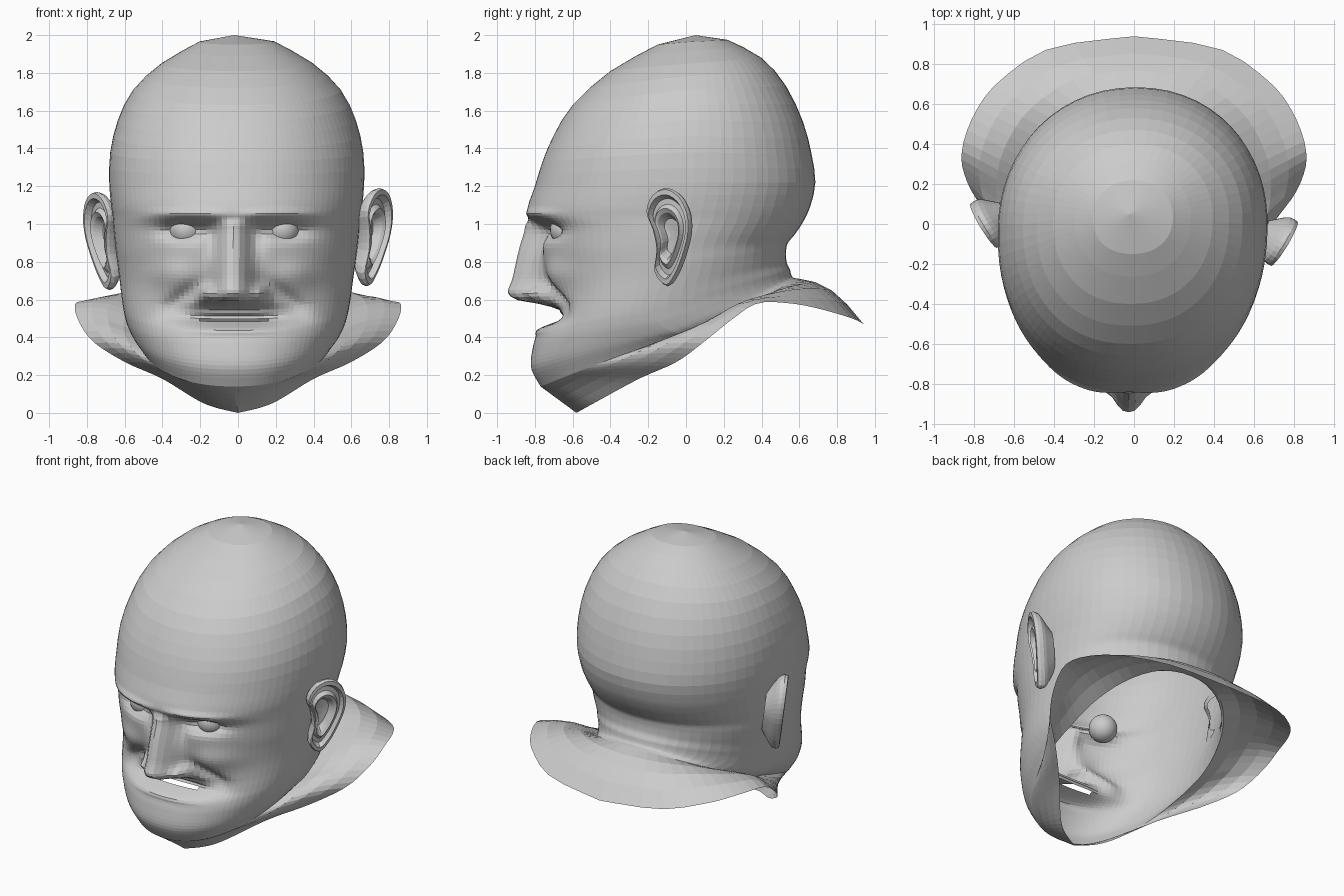
import bpy, bmesh
from math import sin, cos, pi, exp
from mathutils import Vector

if "Cube" in bpy.data.objects:
    bpy.data.objects.remove(bpy.data.objects["Cube"])


def make_object(name, bm):
    mesh = bpy.data.meshes.new(name)
    bm.to_mesh(mesh)
    bm.free()
    obj = bpy.data.objects.new(name, mesh)
    bpy.context.collection.objects.link(obj)
    return obj


def spline(pts, t):
    """Catmull-Rom point at position t (0 .. len-1) along tuples."""
    i = min(int(t), len(pts) - 2)
    f = t - i
    a, b = pts[max(i - 1, 0)], pts[i]
    c, d = pts[i + 1], pts[min(i + 2, len(pts) - 1)]
    return tuple(0.5 * (2 * q + (r - p) * f + (2 * p - 5 * q + 4 * r - s) * f * f
                        + (3 * q - p - 3 * r + s) * f ** 3) for p, q, r, s in zip(a, b, c, d))


def ramp(table, v):
    """Piecewise linear lookup, table in ascending order."""
    if v <= table[0][0]:
        return table[0][1]
    for (a, p), (b, q) in zip(table, table[1:]):
        if v <= b:
            return p + (q - p) * (v - a) / (b - a)
    return table[-1][1]


def spow(v, e):
    return (1 if v >= 0 else -1) * abs(v) ** e


def bump(x, z, cx, cz, rx, rz, n=2):
    return exp(-abs((x - cx) / rx) ** n - abs((z - cz) / rz) ** 2)


def bridge(bm, rings):
    for a, b in zip(rings, rings[1:]):
        for i in range(len(a)):
            j = (i + 1) % len(a)
            bm.faces.new((a[i], b[i], b[j], a[j]))


# Head sections: front y,z / side x,y,z / back y,z
ROWS = [
    (-.15, 1.95, .20, .03, 1.965, .22, 1.975),
    (-.40, 1.81, .40, .02, 1.85, .40, 1.88),
    (-.60, 1.63, .55, .00, 1.71, .53, 1.73),
    (-.70, 1.47, .63, .00, 1.55, .62, 1.54),
    (-.76, 1.33, .67, -.02, 1.38, .665, 1.37),
    (-.80, 1.20, .675, -.03, 1.22, .685, 1.22),
    (-.835, 1.10, .665, -.05, 1.10, .66, 1.10),
    (-.835, 1.04, .655, -.06, 1.03, .625, 1.02),
    (-.80, .98, .65, -.08, .96, .58, .95),
    (-.78, .86, .64, -.10, .87, .54, .90),
    (-.76, .76, .63, -.10, .79, .53, .86),
    (-.74, .66, .62, -.12, .72, .53, .82),
    (-.74, .57, .61, -.15, .64, .535, .79),
    (-.76, .49, .60, -.17, .57, .55, .76),
    (-.785, .43, .59, -.17, .52, .555, .74),
    (-.81, .35, .575, -.14, .47, .56, .725),
    (-.82, .24, .55, -.07, .43, .57, .715),
    (-.77, .14, .52, .00, .42, .60, .71),
]
# Outer collar edge, chin to back
RIM = [(0, -.58, 0), (.18, -.49, .05), (.40, -.25, .18), (.60, -.05, .27),
       (.77, .10, .38), (.85, .25, .50), (.86, .38, .58), (.80, .55, .58),
       (.68, .71, .55), (.42, .88, .50), (0, .94, .47)]
NOSE = [(.55, 0), (.575, .06), (.60, .185), (.64, .21), (.72, .165), (.85, .11), (.99, .05), (1.03, 0)]
COLS = 84


def section(row, th):
    fy, fz, sx, sy, sz, by, bz = row
    c, s = cos(th), sin(th)
    e = 2 / (2.2 if c > 0 else 2.1)
    ey, ez = (fy, fz) if c > 0 else (by, bz)
    return Vector((sx * spow(s, e), sy + (ey - sy) * abs(c) ** e, sz + (ez - sz) * abs(c)))


def face_relief(p):
    """Pushes the face forward (-y) or back to form the features."""
    x, z = abs(p.x), p.z
    nose_w = ramp([(.6, .115), (.7, .10), (1.0, .065)], z)
    d = ramp(NOSE, z) * exp(-(x / nose_w) ** 2.6)
    d += .075 * bump(x, z, .14, .63, .04, .04)                # nostril wings
    d -= .085 * bump(x, z, .26, .965, .13, .045)              # eye sockets
    d += .022 * bump(x, z, .24, 1.055 - .1 * (x - .24) ** 2, .19, .025, 3)  # brow
    d -= .03 * bump(x, z, .12, .92, .05, .08)                 # inner eye corner
    d += .03 * bump(x, z, .33, .73, .12, .08)                 # cheeks
    fold = ramp([(.46, .37), (.58, .31), (.72, .17)], z)
    d -= .045 * bump(x, z, fold, .60, .07, .09)               # smile folds
    d -= .115 * bump(x, z, 0, .51, .29, .06 if z > .51 else .042, 3)  # mouth recess
    d += .02 * bump(x, z, 0, .53, .2, .015, 3)                # upper lip
    d += .015 * bump(x, z, 0, .435, .22, .02, 3)              # lower lip
    p.y -= d


# Head, neck and collar as one open shell
bm = bmesh.new()
us = [2 * pi * i / COLS for i in range(COLS)]
thetas = [u - .5 * sin(u) for u in us]
steps = [i / 2 for i in range(12)] + [5.7 + i / 5 for i in range(57)]
steps[-1] = 17
rings = []
for t in steps:
    row = spline(ROWS, t)
    ring = []
    for th in thetas:
        p = section(row, th)
        if cos(th) > 0.2 and t > 5:
            face_relief(p)
        p.x += .022 * p.y - .006
        ring.append(bm.verts.new(p))
    rings.append(ring)
for t in (.25, .5, .75, 1):
    ring = []
    for k, th in enumerate(thetas):
        a = min(th, 2 * pi - th)
        r = Vector(spline(RIM, a / pi * 10))
        if th > pi:
            r.x = -r.x
        p = rings[len(steps) - 1][k].co.lerp(r, t)
        p.z += .06 * sin(pi * t) * (1 - cos(th)) / 2
        ring.append(bm.verts.new(p))
    rings.append(ring)
bridge(bm, rings)
crown = bm.verts.new((-.02, .05, 2))
for i in range(COLS):
    bm.faces.new((crown, rings[0][i], rings[0][(i + 1) % COLS]))

# Mouth opening
gap = []
for f in bm.faces:
    c = f.calc_center_median()
    if -.685 < c.y < -.4 and ((c.x + .02) / .23) ** 2 + ((c.z - .482) / .02) ** 2 < 1:
        gap.append(f)
bmesh.ops.delete(bm, geom=gap, context='FACES')
bmesh.ops.recalc_face_normals(bm, faces=bm.faces)
make_object("head_shell", bm)

# Ears: outline (y,z) swept inward through rim, groove, ridge and bowl
EAR = [(-.10, .67), (-.05, .73), (-.01, .83), (.02, .95), (.015, 1.06), (-.03, 1.15),
       (-.10, 1.19), (-.17, 1.16), (-.205, 1.07), (-.17, .97), (-.15, .86), (-.16, .74)]
LAYERS = [(.5, -.11), (.72, -.075), (.88, -.05), (.97, -.03), (1, -.005), (.97, .015), (.86, .018),
          (.78, -.015), (.66, -.012), (.57, .012), (.48, .0), (.36, -.045), (.12, -.05)]


def ear(name, side, dy, dz):
    bm = bmesh.new()
    loop = [EAR[-1]] + EAR + EAR[:2]
    outline = [spline(loop, 1 + i / 3) for i in range(36)]
    rings = []
    for scale, lift in LAYERS:
        ring = []
        for y, z in outline:
            y = -.10 + (y + .10) * scale
            z = .94 + (z - .94) * scale
            x = .635 + (y + .18) * .62 + (z - .67) * .14 + lift * .85
            ring.append(bm.verts.new((side * x, y - lift * .5 + dy, z + dz)))
        rings.append(ring)
    bridge(bm, rings)
    bm.faces.new(rings[-1])
    bmesh.ops.recalc_face_normals(bm, faces=bm.faces)
    return make_object(name, bm)


ear("ear_right", 1, 0, 0)
ear("ear_left", -1, .09, -.02)

# Eyeballs
for name, x in (("eye_right", .235), ("eye_left", -.275)):
    bm = bmesh.new()
    bmesh.ops.create_uvsphere(bm, u_segments=24, v_segments=16, radius=.09)
    bmesh.ops.translate(bm, verts=bm.verts, vec=(x, -.63, .97))
    for f in bm.faces:
        f.smooth = True
    make_object(name, bm)
